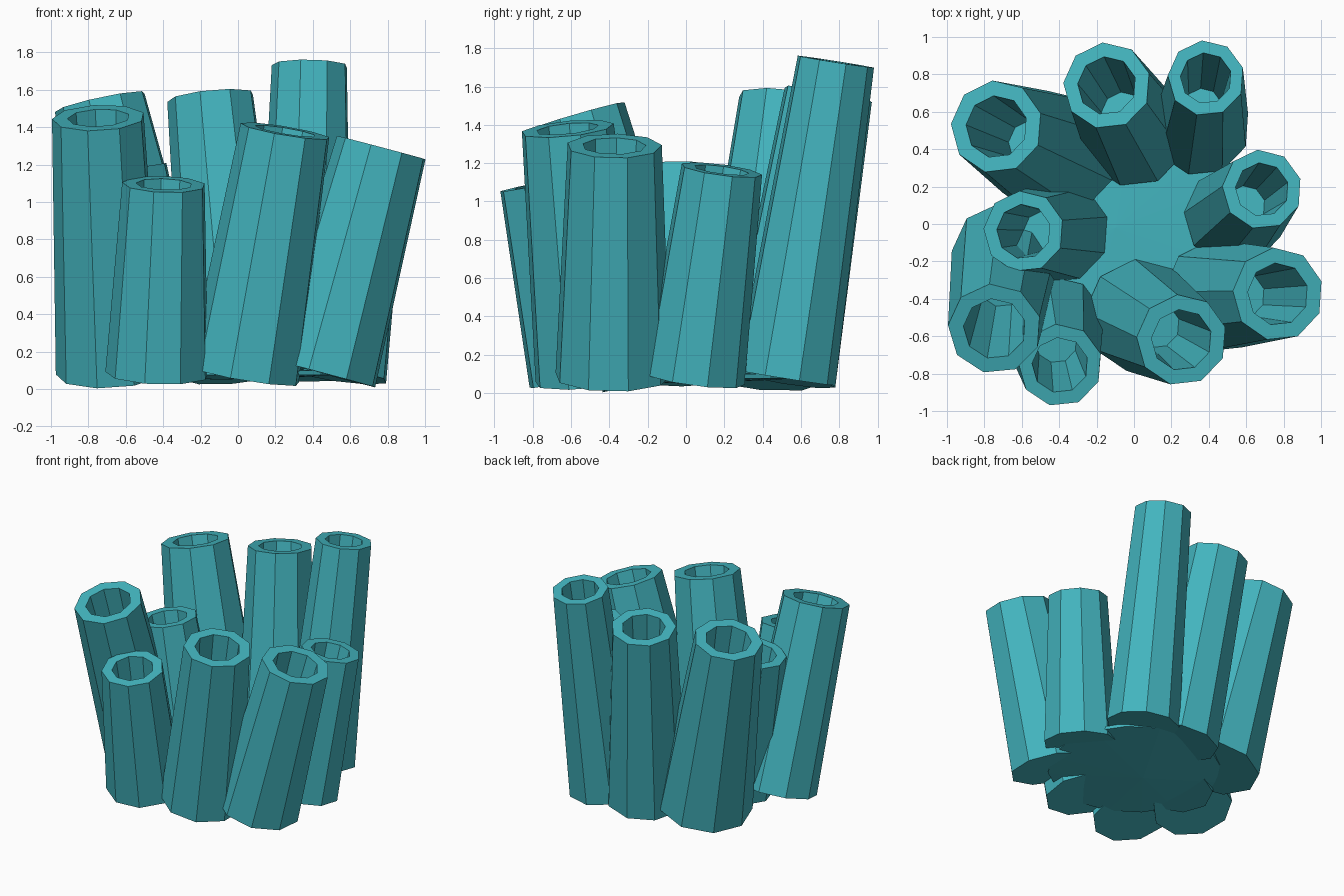
import bpy, bmesh, math
from mathutils import Vector

if "Cube" in bpy.data.objects:
    bpy.data.objects.remove(bpy.data.objects["Cube"])

SIDES = 9
START = math.radians(96)

teal = bpy.data.materials.new("teal")
teal.diffuse_color = (0.056, 0.46, 0.52, 1)
teal.use_nodes = True
teal.node_tree.nodes["Principled BSDF"].inputs["Base Color"].default_value = teal.diffuse_color


def finish(bm, name):
    bmesh.ops.recalc_face_normals(bm, faces=bm.faces)
    me = bpy.data.meshes.new(name)
    bm.to_mesh(me)
    bm.free()
    me.materials.append(teal)
    ob = bpy.data.objects.new(name, me)
    bpy.context.collection.objects.link(ob)
    return ob


def loft(bm, rings):
    """Skin a list of vertex rings and cap both ends."""
    for a, b in zip(rings, rings[1:]):
        n = len(a)
        for i in range(n):
            j = (i + 1) % n
            bm.faces.new((a[i], a[j], b[j], b[i]))
    return bm.faces.new(rings[0]), bm.faces.new(rings[-1])


def tube(name, base, r0, top, r1):
    base, top = Vector(base), Vector(top)
    axis = top - base
    length = axis.length
    axis.normalize()
    rot = Vector((0, 0, 1)).rotation_difference(axis)
    bm = bmesh.new()
    # outer base, outer lip, inner lip, tapered hole floor
    profile = [(r0, 0), (r1, length), (r1 * 0.67, length), (r1 * 0.5, length * 0.4)]
    rings = []
    for r, h in profile:
        ring = []
        for k in range(SIDES):
            a = START + k * 2 * math.pi / SIDES
            ring.append(bm.verts.new(base + rot @ Vector((r * math.cos(a), r * math.sin(a), h))))
        rings.append(ring)
    loft(bm, rings)
    return finish(bm, name)


# leaning tubes: base centre, base radius, top centre, top radius
tubes = [
    ((-0.425, 0.37, 0.09), 0.345, (-0.735, 0.52, 1.535), 0.25),
    ((0.00, 0.49, 0.08), 0.295, (-0.145, 0.74, 1.56), 0.235),
    ((0.355, 0.52, 0.08), 0.265, (0.385, 0.78, 1.73), 0.205),
    ((0.535, 0.04, 0.075), 0.27, (0.685, 0.185, 1.165), 0.215),
    ((0.45, -0.385, 0.085), 0.305, (0.77, -0.375, 1.29), 0.25),
    ((0.035, -0.49, 0.075), 0.305, (0.255, -0.62, 1.38), 0.245),
    ((-0.43, -0.55, 0.08), 0.28, (-0.395, -0.755, 1.095), 0.225),
    ((-0.685, -0.165, 0.085), 0.29, (-0.745, -0.56, 1.45), 0.25),
    ((-0.41, -0.04, 0.08), 0.28, (-0.59, -0.04, 1.175), 0.218),
]
for i, t in enumerate(tubes):
    tube(f"tube_{i + 1}", *t)

# shallow double-cone base plate joining the tubes
bm = bmesh.new()
rings = []
for z in (0.075, 0.10):
    rings.append([bm.verts.new((0.62 * math.cos(a * math.pi / 8), 0.62 * math.sin(a * math.pi / 8), z))
                  for a in range(16)])
for cap, z in zip(loft(bm, rings), (0.05, 0.12)):
    apex = bmesh.ops.poke(bm, faces=[cap])["verts"][0]
    apex.co = (-0.1, -0.02, z)
finish(bm, "base_plate")
